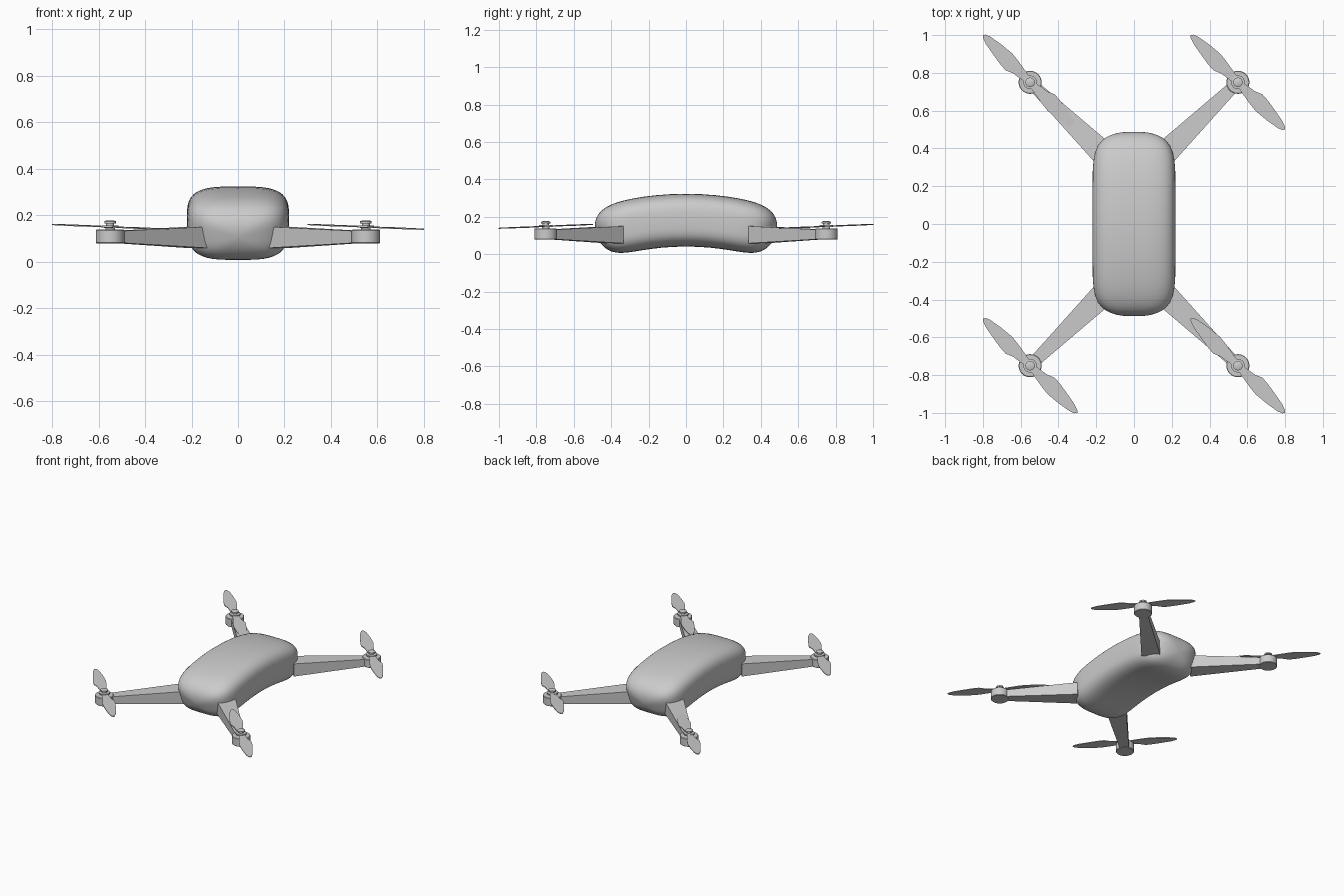
import bpy, bmesh
from math import sin, cos, pi, copysign
from mathutils import Vector

if "Cube" in bpy.data.objects:
    bpy.data.objects.remove(bpy.data.objects["Cube"])


def make(name, verts, faces, angle=0.6):
    me = bpy.data.meshes.new(name)
    me.from_pydata(verts, [], faces)
    bm = bmesh.new()
    bm.from_mesh(me)
    bmesh.ops.recalc_face_normals(bm, faces=bm.faces)
    bm.to_mesh(me)
    bm.free()
    ob = bpy.data.objects.new(name, me)
    bpy.context.collection.objects.link(ob)
    bpy.ops.object.select_all(action='DESELECT')
    ob.select_set(True)
    bpy.context.view_layer.objects.active = ob
    bpy.ops.object.shade_smooth_by_angle(angle=angle)
    return ob


def loft(name, rings, angle=0.6):
    n = len(rings[0])
    faces = [(r * n + i, r * n + (i + 1) % n, (r + 1) * n + (i + 1) % n, (r + 1) * n + i)
             for r in range(len(rings) - 1) for i in range(n)]
    faces += [tuple(range(n)), tuple(range((len(rings) - 1) * n, len(rings) * n))]
    return make(name, [v for ring in rings for v in ring], faces, angle)


def sup(v, p):
    return copysign(abs(v) ** p, v)


# Body: rounded-box sections swept along a shallow arch
R, HALF, W, H, MID = 1.5, 0.488, 0.22, 0.141, 0.182
half_t = [1 - (1 - i / 18) ** 3 for i in range(18)]
rings = []
for t in [-t for t in half_t[:0:-1]] + half_t:
    s = (1 - abs(t) ** 8) ** 0.5
    a = t * HALF / R
    ring = []
    for i in range(56):
        th = 2 * pi * i / 56
        x = W * s * sup(cos(th), 0.58)
        r = R + H * s * sup(sin(th), 0.58)
        ring.append((x, r * sin(a), MID - R + r * cos(a)))
    rings.append(ring)
loft("body", rings, 1.0)


# Tapered arms
def arm(name, sx, sy):
    d = Vector((0.38, 0.37, 0)).normalized()
    side = Vector((-d.y, d.x, 0))
    sections = []
    for c, w, z0, z1 in (((0.17, 0.38), 0.064, 0.058, 0.15),
                         ((0.55, 0.75), 0.028, 0.082, 0.130)):
        c = Vector((c[0], c[1], 0))
        pts = [c + side * u + Vector((0, 0, z))
               for u, z in ((-w, z0), (w, z0), (w, z1), (-w, z1))]
        sections.append([(p.x * sx, p.y * sy, p.z) for p in pts])
    loft(name, sections)


# Turned motor and propeller hub from (radius, z) profiles
def turned(name, profile, x, y):
    loft(name, [[(x + r * cos(2 * pi * i / 32), y + r * sin(2 * pi * i / 32), z)
                 for i in range(32)] for r, z in profile])


# Two-blade propeller: half outline (along, across) repeated by half a turn
BLADE = [(0.03, 0.02), (0.09, 0.03), (0.135, 0.037), (0.175, 0.041), (0.25, 0.034),
         (0.32, 0.022), (0.345, 0.012), (0.353, 0.0), (0.345, -0.009), (0.31, -0.022),
         (0.243, -0.034), (0.18, -0.044), (0.137, -0.047), (0.097, -0.03), (0.03, -0.02)]


def propeller(name, x, y):
    # ordered around the centre, both blades
    outline = BLADE[::-1] + [(-u, -v) for u, v in BLADE[::-1]]
    k = 0.5 ** 0.5
    layers = []
    for dz in (-0.0025, 0.0025):
        layers.append([(x + (v - u) * k, y + (v + u) * k, 0.149 + 0.03 * u + dz)
                       for u, v in outline])
    loft(name, layers)


for sy, end in ((-1, "front"), (1, "back")):
    for sx, lr in ((-1, "left"), (1, "right")):
        tag = end + "_" + lr
        x, y = 0.55 * sx, 0.75 * sy
        arm("arm_" + tag, sx, sy)
        turned("motor_" + tag, [(0.058, 0.078), (0.061, 0.081), (0.061, 0.134),
                                (0.058, 0.137)], x, y)
        turned("hub_" + tag, [(0.02, 0.13), (0.02, 0.145), (0.036, 0.146), (0.036, 0.155),
                              (0.017, 0.156), (0.017, 0.163), (0.025, 0.164),
                              (0.025, 0.173), (0.016, 0.177)], x, y)
        propeller("propeller_" + tag, x, y)
